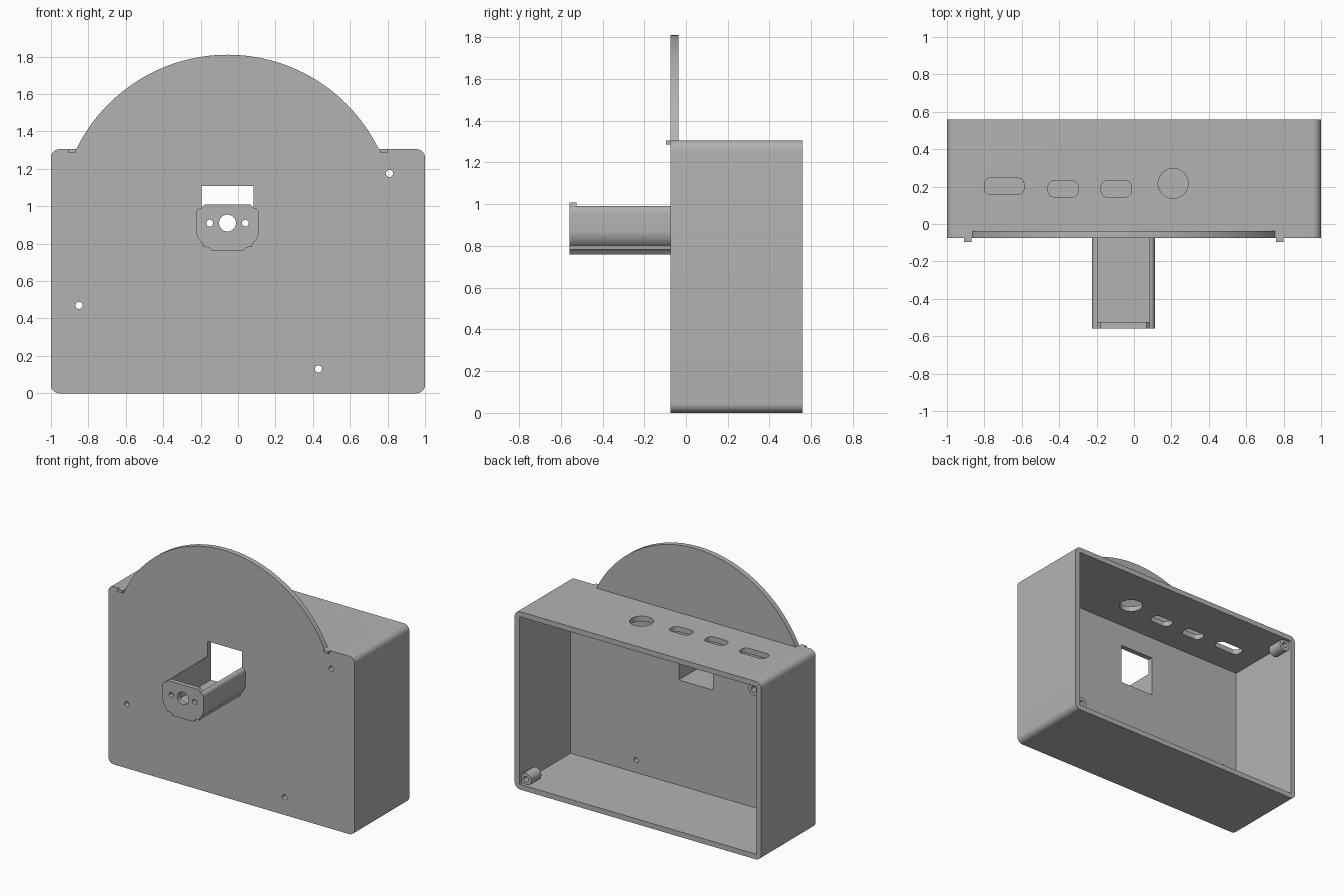
import bpy
import bmesh
from math import sin, cos, pi, asin
from mathutils import Vector

if "Cube" in bpy.data.objects:
    bpy.data.objects.remove(bpy.data.objects["Cube"], do_unlink=True)

grey = bpy.data.materials.new("plain grey")
grey.use_nodes = True
COLOUR = (0.45, 0.45, 0.45, 1)
grey.diffuse_color = COLOUR
grey.node_tree.nodes["Principled BSDF"].inputs["Base Color"].default_value = COLOUR

FRONT, BACK, WALL = -0.075, 0.558, 0.038
TOP = 1.305
AXIS_X, AXIS_Z = -0.056, 0.91


def arc(cx, cz, r, start, end, n):
    return [(cx + r * cos(start + (end - start) * i / n),
             cz + r * sin(start + (end - start) * i / n)) for i in range(n + 1)]


def rounded(x0, x1, z0, z1, r, n=8):
    pts = []
    corners = [(x1 - r, z1 - r), (x0 + r, z1 - r), (x0 + r, z0 + r), (x1 - r, z0 + r)]
    for k, (cx, cz) in enumerate(corners):
        pts += arc(cx, cz, r, k * pi / 2, (k + 1) * pi / 2, n)
    return pts


def rect(x0, x1, z0, z1):
    return [(x1, z1), (x0, z1), (x0, z0), (x1, z0)]


def circle(cx, cz, r, n=32):
    return arc(cx, cz, r, 0, 2 * pi, n)[:-1]


def prism(name, outline, start, end, upright=False):
    """Extrude an outline along y, or along z when upright."""
    bm = bmesh.new()
    place = (lambda a, b: (a, b, start)) if upright else (lambda a, b: (a, start, b))
    face = bm.faces.new([bm.verts.new(place(a, b)) for a, b in outline])
    grown = bmesh.ops.extrude_face_region(bm, geom=[face])["geom"]
    step = Vector((0, 0, end - start)) if upright else Vector((0, end - start, 0))
    bmesh.ops.translate(bm, vec=step, verts=[v for v in grown if isinstance(v, bmesh.types.BMVert)])
    bmesh.ops.remove_doubles(bm, verts=bm.verts, dist=1e-5)
    bmesh.ops.recalc_face_normals(bm, faces=bm.faces)
    mesh = bpy.data.meshes.new(name)
    bm.to_mesh(mesh)
    bm.free()
    mesh.materials.append(grey)
    obj = bpy.data.objects.new(name, mesh)
    bpy.context.collection.objects.link(obj)
    return obj


def activate(obj):
    bpy.ops.object.select_all(action="DESELECT")
    obj.select_set(True)
    bpy.context.view_layer.objects.active = obj


def combine(obj, tool, operation="DIFFERENCE"):
    mod = obj.modifiers.new("cut", "BOOLEAN")
    mod.operation, mod.solver, mod.object = operation, "EXACT", tool
    activate(obj)
    bpy.ops.object.modifier_apply(modifier=mod.name)
    bpy.data.objects.remove(tool, do_unlink=True)


def drill(obj, outline, start, end, upright=False):
    combine(obj, prism("cutter", outline, start, end, upright), "DIFFERENCE")


def finish(obj):
    activate(obj)
    bpy.ops.object.shade_smooth_by_angle(angle=0.5)


# Open-backed case with rounded long edges
case = prism("case", rounded(-1, 1, 0, TOP, 0.045), FRONT, BACK)
drill(case, rect(-1 + WALL, 1 - WALL, WALL, TOP - WALL), FRONT + WALL, BACK + 0.1)

# Round dial rising from the front wall
low = asin((TOP - 0.015 - AXIS_Z) / 0.9)
dial = prism("dial", arc(AXIS_X, AXIS_Z, 0.9, low, pi - low, 72), FRONT, FRONT + WALL)
combine(case, dial, "UNION")

# Shaft support: stepped body, mirrored about the shaft axis
half = [(0.083, 0.76), (0.100, 0.78), (0.130, 0.782)]
half += arc(0.078, 0.872, 0.09, -0.9, 0, 8)
half += arc(0.138, 0.962, 0.03, 0, pi / 2, 6)
half = [(min(x, 0.168), z) for x, z in half]
body = [(AXIS_X + x, z) for x, z in half] + [(AXIS_X - x, z) for x, z in reversed(half)]
support = prism("shaft_support", body, -0.558, FRONT)
lug = [(0.138, 0.96), (0.138, 0.992), (0.122, 1.008)]
lug = [(AXIS_X + x, z) for x, z in lug] + [(AXIS_X - x, z) for x, z in reversed(lug)]
combine(support, prism("lug", lug, -0.558, -0.525), "UNION")

# Trough through the support and the window behind it
for part in (support, case):
    drill(part, rect(-0.194, 0.084, 0.81, 1.107), -0.524, 0.1)

# Shaft hole and its two screw holes
for dx, r in ((0, 0.045), (-0.095, 0.018), (0.095, 0.018)):
    drill(support, circle(AXIS_X + dx, AXIS_Z, r), -0.6, -0.5)

# Screw holes in the front wall
for x, z in ((0.81, 1.175), (-0.85, 0.47), (0.43, 0.13)):
    drill(case, circle(x, z, 0.019, 20), -0.2, 0.1)

# Connector slots and round socket in the top wall
for x0, x1, y0, y1 in ((-0.80, -0.588, 0.157, 0.246),
                       (-0.46, -0.297, 0.144, 0.232),
                       (-0.176, -0.013, 0.144, 0.232)):
    drill(case, rounded(x0, x1, y0, y1, 0.035), 1.2, 1.4, True)
drill(case, circle(0.209, 0.217, 0.08, 40), 1.2, 1.4, True)

# Small stop pegs beside the dial
for name, x in (("right_peg", -0.89), ("left_peg", 0.778)):
    prism(name, rect(x - 0.02, x + 0.02, TOP - 0.019, TOP), FRONT - 0.021, FRONT)

# Lid screw bosses in two opposite corners
for name, x, z in (("lower_boss", 0.925, 0.075), ("upper_boss", -0.925, TOP - 0.075)):
    boss = prism(name, circle(x, z, 0.045), 0.42, 0.535)
    drill(boss, circle(x, z, 0.02, 20), 0.45, 0.6)
    finish(boss)

finish(case)
finish(support)
